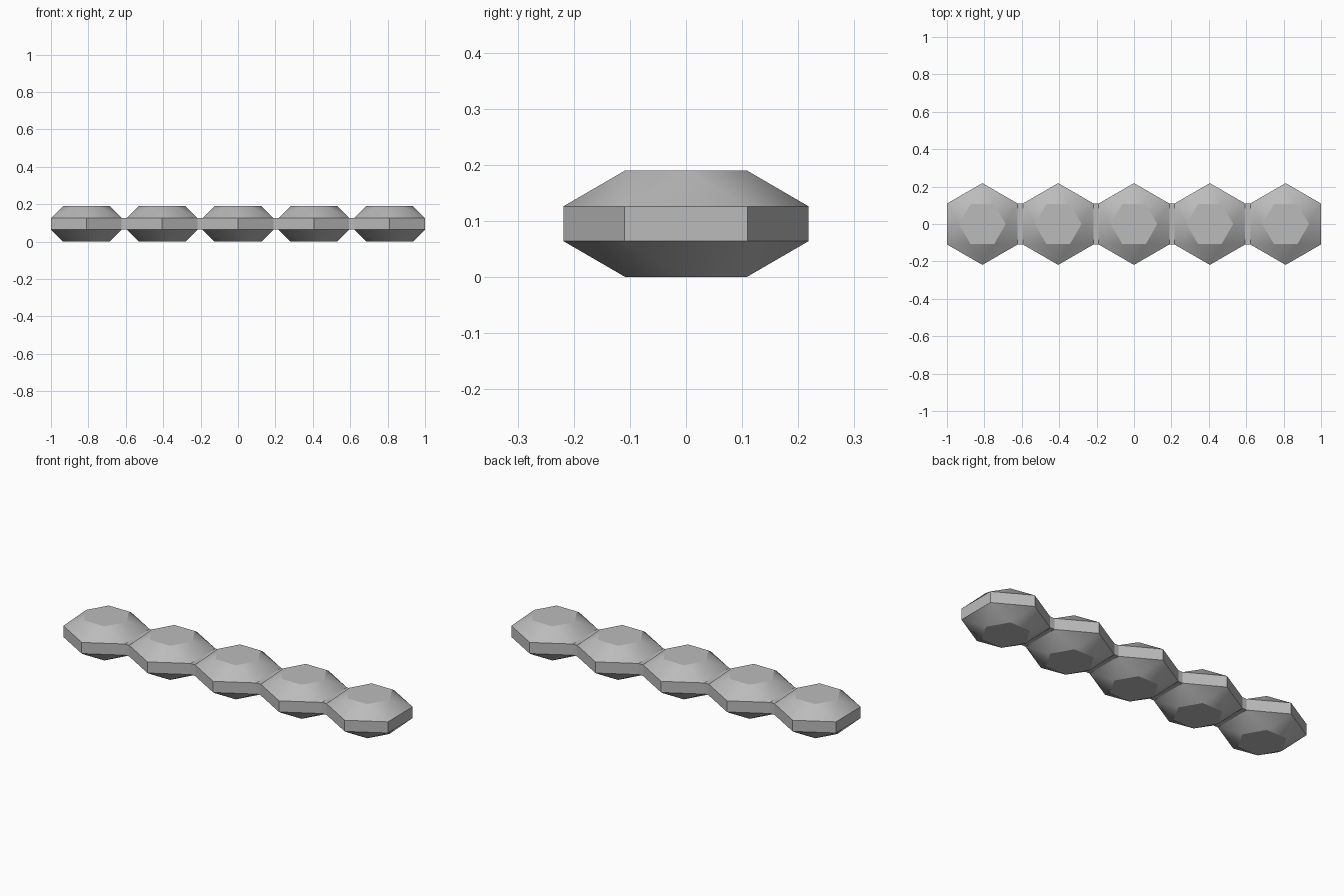
import bpy, bmesh
from math import cos, sin, pi, radians

cube = bpy.data.objects.get("Cube")
if cube:
    bpy.data.objects.remove(cube, do_unlink=True)

COUNT = 5
RADIUS = 0.2185                  # girdle hexagon, points towards +-y
APOTHEM = RADIUS * cos(pi / 6)
TABLE = 0.125                    # flat top and bottom hexagon, points towards +-x
HEIGHT, LOW, HIGH = 0.19, 0.064, 0.126
SPACING = (1 - APOTHEM) / 2

grey = bpy.data.materials.new("stone_grey")
grey.use_nodes = True
grey.diffuse_color = (0.5, 0.5, 0.5, 1)
grey.node_tree.nodes["Principled BSDF"].inputs["Base Color"].default_value = (0.5, 0.5, 0.5, 1)


def finish(bm, name, smooth_angle=None):
    bmesh.ops.recalc_face_normals(bm, faces=bm.faces)
    mesh = bpy.data.meshes.new(name)
    bm.to_mesh(mesh)
    bm.free()
    mesh.materials.append(grey)
    obj = bpy.data.objects.new(name, mesh)
    bpy.context.collection.objects.link(obj)
    if smooth_angle:
        bpy.ops.object.select_all(action="DESELECT")
        obj.select_set(True)
        bpy.context.view_layer.objects.active = obj
        bpy.ops.object.shade_smooth_by_angle(angle=radians(smooth_angle))
    return obj


def ring(bm, x, radius, z, turn):
    angles = [pi / 3 * (k + turn) for k in range(6)]
    return [bm.verts.new((x + radius * cos(a), radius * sin(a), z)) for a in angles]


def faceted_gem(name, x):
    bm = bmesh.new()
    bottom = ring(bm, x, TABLE, 0, 0)
    lower = ring(bm, x, RADIUS, LOW, 0.5)
    upper = ring(bm, x, RADIUS, HIGH, 0.5)
    top = ring(bm, x, TABLE, HEIGHT, 0)
    bm.faces.new(bottom)
    bm.faces.new(top)
    for k in range(6):
        n = (k + 1) % 6
        bm.faces.new((lower[k], lower[n], upper[n], upper[k]))
        # twisted crown and base: alternating triangles
        for table, girdle in ((top, upper), (bottom, lower)):
            bm.faces.new((table[k], girdle[k], table[n]))
            bm.faces.new((girdle[k], girdle[n], table[n]))
    return finish(bm, name, 27)


def connecting_link(name, x):
    bm = bmesh.new()
    bmesh.ops.create_cube(bm, size=1)
    for v in bm.verts:
        v.co.x = x + v.co.x * (SPACING - 2 * APOTHEM)
        v.co.y *= RADIUS
        v.co.z = HEIGHT / 2 + v.co.z * (HIGH - LOW)
    # the ends lie against the gems, so they stay open
    ends = [f for f in bm.faces if abs(f.normal.x) > 0.9]
    bmesh.ops.delete(bm, geom=ends, context="FACES_ONLY")
    return finish(bm, name)


for i in range(COUNT):
    x = (i - (COUNT - 1) / 2) * SPACING
    faceted_gem(f"faceted_gem_{i + 1}", x)
    if i < COUNT - 1:
        connecting_link(f"connecting_link_{i + 1}", x + SPACING / 2)
